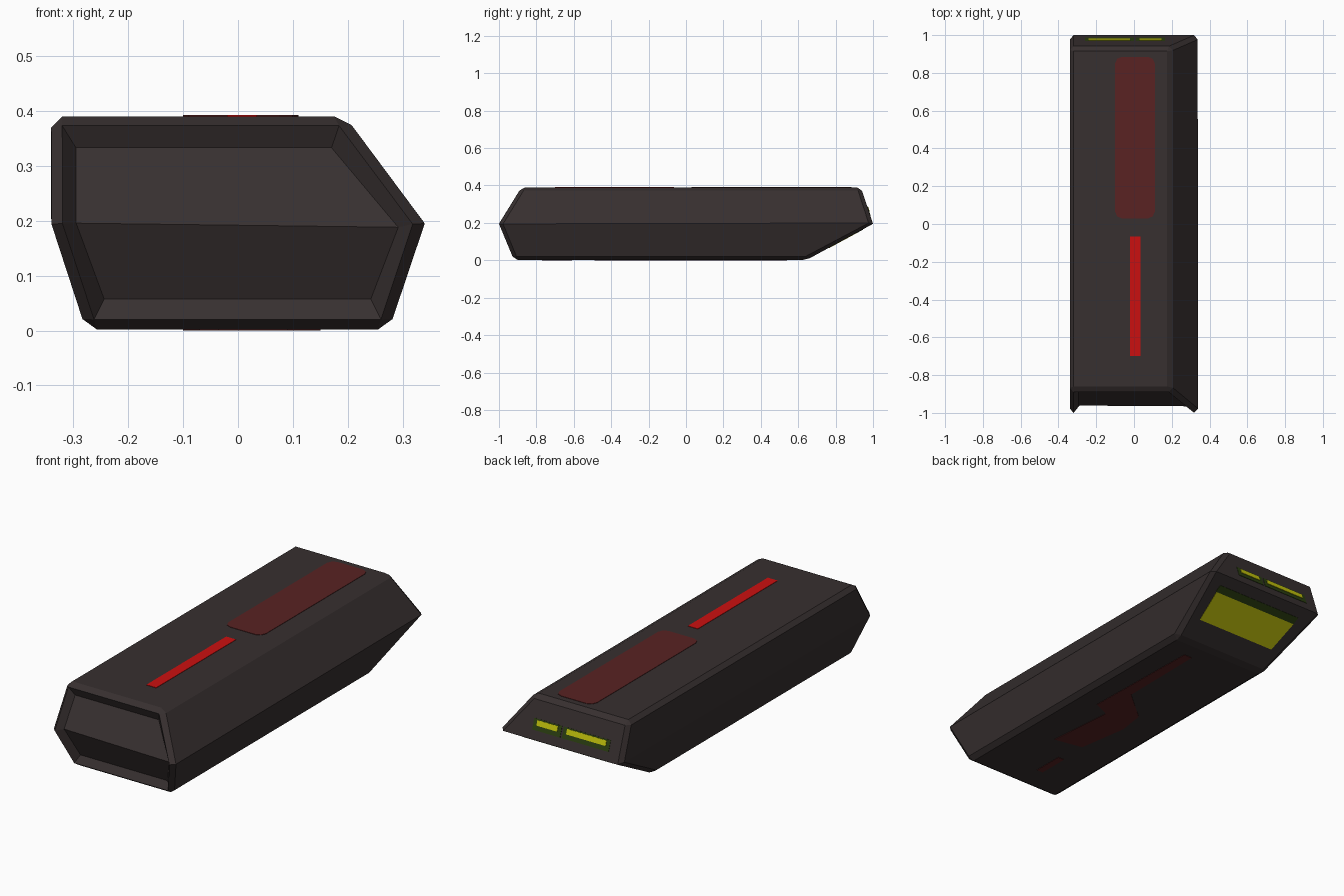
import bpy, bmesh
from mathutils import Vector

if "Cube" in bpy.data.objects:
    bpy.data.objects.remove(bpy.data.objects["Cube"])


def material(name, rgb):
    m = bpy.data.materials.new(name)
    m.diffuse_color = (*rgb, 1)
    m.use_nodes = True
    m.node_tree.nodes["Principled BSDF"].inputs["Base Color"].default_value = m.diffuse_color
    return m


DARK = material("charcoal", (0.038, 0.029, 0.029))
RED = material("bright_red", (0.60, 0.005, 0.005))
MAROON = material("dark_red", (0.10, 0.016, 0.016))
LIME = material("lime_yellow", (0.55, 0.55, 0.004))
GREEN = material("dark_green", (0.025, 0.05, 0.006))


def finish(bm, name, mat):
    bmesh.ops.recalc_face_normals(bm, faces=bm.faces)
    me = bpy.data.meshes.new(name)
    bm.to_mesh(me)
    bm.free()
    me.materials.append(mat)
    ob = bpy.data.objects.new(name, me)
    bpy.context.collection.objects.link(ob)
    return ob


# Casing: three stacked rectangles (z, x0, x1, y0, y1), lofted
MID, BASE = 0.195, 0.002
levels = [(BASE, -0.277, 0.275, -0.92, 0.645),
          (MID, -0.34, 0.34, -1.0, 1.0),
          (0.39, -0.34, 0.195, -0.88, 0.935)]
bm = bmesh.new()
rings = [[bm.verts.new((x, y, z)) for x, y in ((x0, y0), (x1, y0), (x1, y1), (x0, y1))]
         for z, x0, x1, y0, y1 in levels]
for a, b in zip(rings, rings[1:]):
    for i in range(4):
        j = (i + 1) % 4
        bm.faces.new((a[i], a[j], b[j], b[i]))
bm.faces.new(rings[0][::-1])
bm.faces.new(rings[-1])
bmesh.ops.recalc_face_normals(bm, faces=bm.faces)
# chamfer every edge but the waistline
edges = [e for e in bm.edges if not all(abs(v.co.z - MID) < 1e-4 for v in e.verts)]
bmesh.ops.bevel(bm, geom=edges, offset=0.02, offset_type='OFFSET', segments=1,
                profile=0.5, affect='EDGES')
# sunken front panel
bm.normal_update()
front = [f for f in bm.faces if f.normal.y < -0.6 and f.calc_area() > 0.05]
bmesh.ops.inset_region(bm, faces=front, thickness=0.025, depth=-0.036,
                       use_boundary=True, use_even_offset=True)
finish(bm, "casing", DARK)


# Thin plate lying on a face; pts are (x, distance along 'up' from origin)
def plate(name, pts, origin, up, normal, mat, t=0.002):
    origin, up, normal = Vector(origin), Vector(up).normalized(), Vector(normal).normalized()
    bm = bmesh.new()
    lay = [[bm.verts.new(origin + Vector((x, 0, 0)) + up * s + normal * h) for x, s in pts]
           for h in (-0.001, t)]
    n = len(pts)
    for i in range(n):
        j = (i + 1) % n
        bm.faces.new((lay[0][i], lay[0][j], lay[1][j], lay[1][i]))
    bm.faces.new(lay[0])
    bm.faces.new(lay[1])
    return finish(bm, name, mat)


def rect(x0, x1, s0, s1, c=0.0):
    if not c:
        return [(x0, s0), (x1, s0), (x1, s1), (x0, s1)]
    k = c * 0.3
    return [(x0 + c, s0), (x1 - c, s0), (x1 - k, s0 + k), (x1, s0 + c),
            (x1, s1 - c), (x1 - k, s1 - k), (x1 - c, s1), (x0 + c, s1),
            (x0 + k, s1 - k), (x0, s1 - c), (x0, s0 + c), (x0 + k, s0 + k)]


# Top markings
TOP = ((0, 0, 0.39), (0, 1, 0), (0, 0, 1))
plate("top_red_bar", rect(-0.02, 0.035, -0.70, -0.065), *TOP, RED)
plate("top_dark_panel", rect(-0.10, 0.11, 0.03, 0.885, 0.035), *TOP, MAROON)

# Rear upper lights with dim surround
UP = ((0, 1, MID), (0, -0.065, 0.195), (0, 0.195, 0.065))
for i, (x0, x1) in enumerate(((-0.24, -0.02), (0.03, 0.145))):
    plate(f"rear_light_surround_{i}", rect(x0 - 0.02, x1 + 0.02, 0.045, 0.10), *UP, GREEN, 0.0015)
    plate(f"rear_light_{i}", rect(x0, x1, 0.068, 0.094), *UP, LIME, 0.004)

# Rear lower glowing panel and dim strip
LOW = ((0, 1, MID), (0, -0.355, -0.193), (0, 0.193, -0.355))
plate("rear_lower_strip", rect(-0.24, 0.25, 0.06, 0.10), *LOW, GREEN)
plate("rear_lower_panel", [(-0.24, 0.10), (0.245, 0.10), (0.225, 0.27), (-0.225, 0.27)], *LOW, LIME)

# Underside markings: narrow bar widening into a patch, plus a short dash
BOT = ((0, 0, BASE), (0, 1, 0), (0, 0, -1))
plate("underside_mark", [(0.09, 0.54), (0.135, 0.54), (0.15, -0.10), (0.06, -0.14),
                         (0.09, -0.49), (-0.06, -0.46), (-0.10, -0.20), (-0.08, -0.06),
                         (0.085, 0.08)], *BOT, MAROON)
plate("underside_dash", rect(-0.07, -0.035, -0.77, -0.61), *BOT, MAROON)
